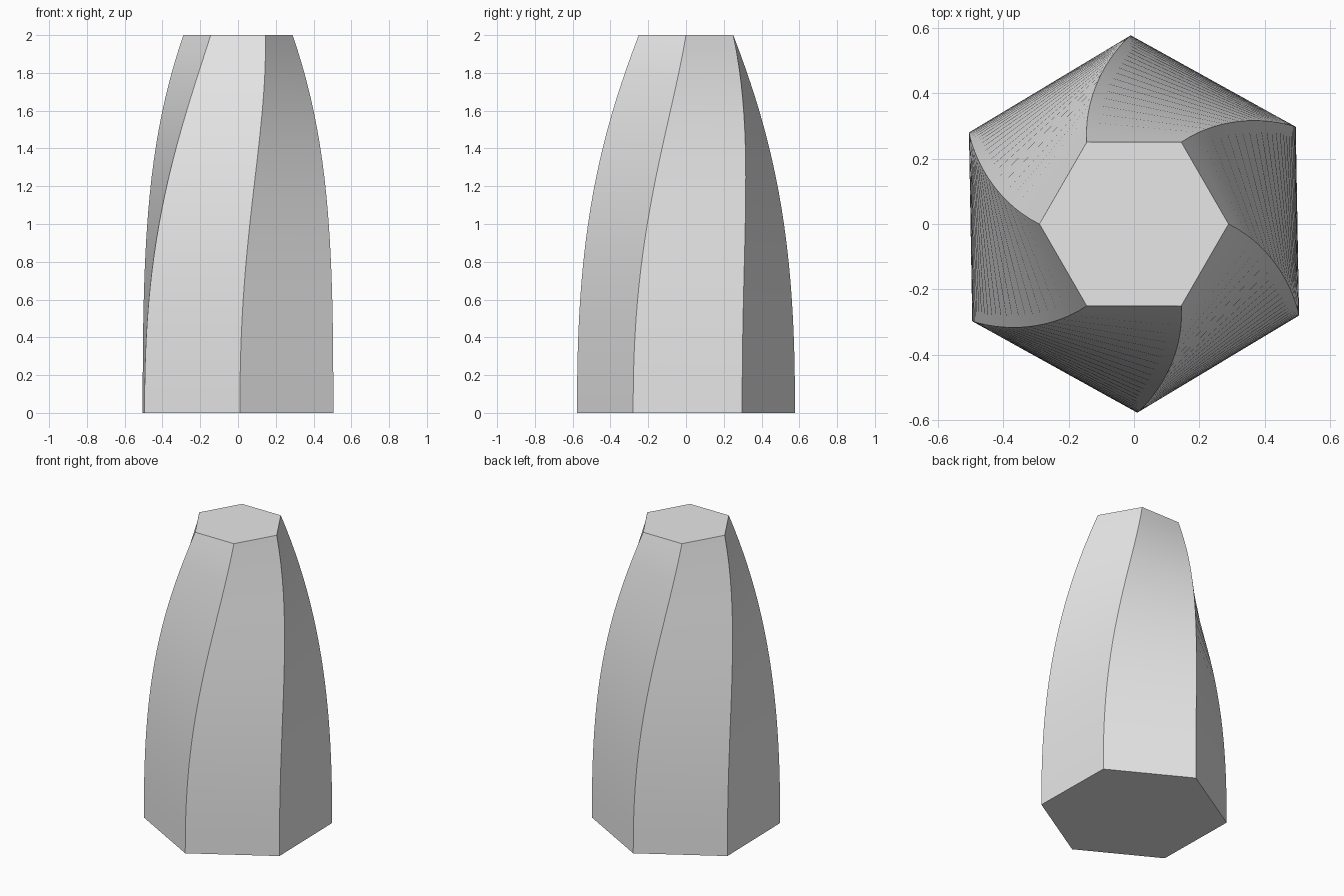
import bpy, bmesh, math

cube = bpy.data.objects.get("Cube")
if cube:
    bpy.data.objects.remove(cube, do_unlink=True)

SIDES, RINGS, HEIGHT = 6, 24, 2.0
R_BASE, R_TOP = 0.577, 0.289
TWIST = math.radians(29)

grey = bpy.data.materials.new("light grey")
grey.use_nodes = True
grey.diffuse_color = (0.8, 0.8, 0.8, 1)
grey.node_tree.nodes["Principled BSDF"].inputs["Base Color"].default_value = (0.8, 0.8, 0.8, 1)

# Stack of hexagons that shrink and turn faster toward the top
bm = bmesh.new()
rings = []
for i in range(RINGS + 1):
    t = i / RINGS
    radius = R_BASE + (R_TOP - R_BASE) * t ** 2.4
    turn = TWIST * (t ** 2.3 - 1)
    rings.append([bm.verts.new((radius * math.cos(turn + k * math.tau / SIDES),
                                radius * math.sin(turn + k * math.tau / SIDES),
                                HEIGHT * t)) for k in range(SIDES)])

# Side walls and end caps
for low, high in zip(rings, rings[1:]):
    for k in range(SIDES):
        n = (k + 1) % SIDES
        bm.faces.new((low[k], low[n], high[n], high[k]))
bm.faces.new(rings[0][::-1])
bm.faces.new(rings[-1])

mesh = bpy.data.meshes.new("twisted_column")
bm.to_mesh(mesh)
bm.free()
mesh.materials.append(grey)
column = bpy.data.objects.new("twisted_column", mesh)
bpy.context.collection.objects.link(column)

# Smooth along each wall, sharp at the corners
bpy.context.view_layer.objects.active = column
column.select_set(True)
bpy.ops.object.shade_smooth_by_angle(angle=math.radians(30))
